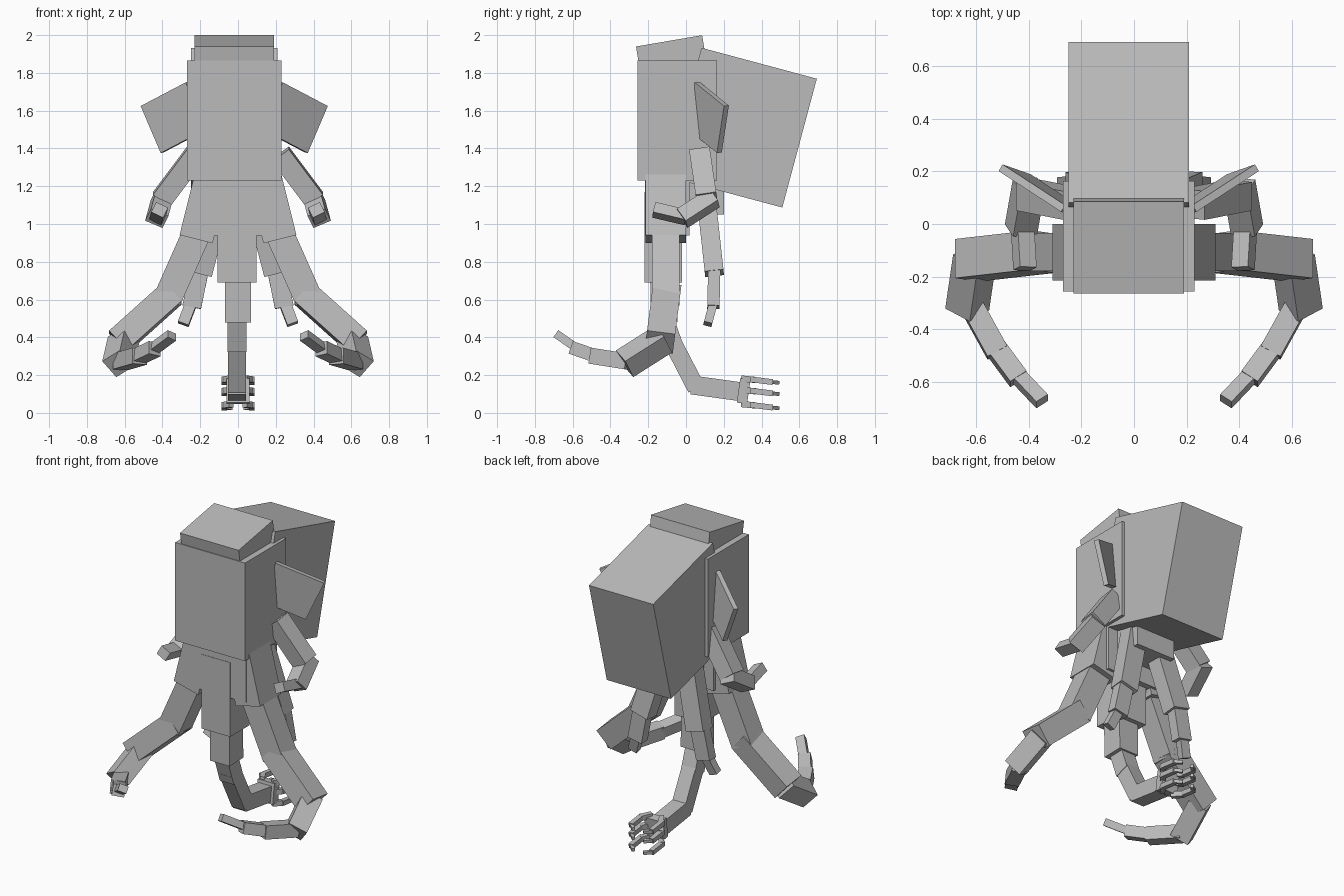
import bpy, bmesh, math
from mathutils import Vector, Matrix

cube = bpy.data.objects.get("Cube")
if cube:
    bpy.data.objects.remove(cube, do_unlink=True)

grey = bpy.data.materials.new("plain_grey")
grey.use_nodes = True
grey.diffuse_color = (0.5, 0.5, 0.5, 1)
grey.node_tree.nodes["Principled BSDF"].inputs["Base Color"].default_value = (0.5, 0.5, 0.5, 1)


def box(name, centre, size, axes=None):
    """Box with optional orientation given by three unit axes."""
    rot = Matrix(axes).transposed().to_4x4() if axes else Matrix.Identity(4)
    bm = bmesh.new()
    bmesh.ops.create_cube(bm, size=1, matrix=Matrix.Translation(centre) @ rot @ Matrix.Diagonal((*size, 1)))
    bmesh.ops.recalc_face_normals(bm, faces=bm.faces)
    mesh = bpy.data.meshes.new(name)
    bm.to_mesh(mesh)
    bm.free()
    mesh.materials.append(grey)
    ob = bpy.data.objects.new(name, mesh)
    bpy.context.collection.objects.link(ob)
    return ob


def tilted(name, centre, size, angle):
    """Box pitched about the x axis."""
    c, s = math.cos(math.radians(angle)), math.sin(math.radians(angle))
    return box(name, centre, size, [(1, 0, 0), (0, c, s), (0, -s, c)])


def segment(name, start, end, w, d, hint=(1, 0, 0)):
    """Limb box from start to end; w runs along the hint, d across it."""
    a, b = Vector(start), Vector(end)
    axis = (b - a).normalized()
    side = Vector(hint)
    side = (side - axis * side.dot(axis)).normalized()
    return box(name, (a + b) / 2, (w, d, (b - a).length), [side, axis.cross(side), axis])


def pair(name, start, end, w, d, hint=(1, 0, 0)):
    """Mirrored left and right limb boxes."""
    for label, s in (("left", 1), ("right", -1)):
        flip = lambda p: (p[0] * s, p[1], p[2])
        segment(f"{label}_{name}", flip(start), flip(end), w, d, flip(hint))


# Head, cap and large rear sac
MID = -0.02
box("head", (MID, -0.047, 1.547), (0.5, 0.42, 0.635))
tilted("head_cap", (MID, -0.073, 1.871), (0.42, 0.355, 0.2), 9.7)
tilted("rear_sac", (MID, 0.296, 1.51), (0.46, 0.632, 0.706), -15)

# Ear plates
for label, s in (("left", 1), ("right", -1)):
    u = Vector((0.238 * s, 0.155, -0.125)).normalized()
    v = Vector((-0.11 * s, -0.04, -0.247))
    v = (v - u * v.dot(u)).normalized()
    box(f"{label}_ear", (MID + 0.316 * s, 0.118, 1.564), (0.31, 0.273, 0.03), [u, v, u.cross(v)])

# Torso
box("torso", (0, -0.1, 1.095), (0.42, 0.235, 0.31))
box("rear_torso", (0, 0.1, 1.15), (0.28, 0.2, 0.2))

# Side legs, sweeping out and then forward
pair("leg_hip", (0.14, -0.107, 1.25), (0.222, -0.107, 0.92), 0.18, 0.215)
pair("leg_thigh", (0.215, -0.107, 0.96), (0.375, -0.107, 0.6), 0.15, 0.145)
shin = (-0.75, 0, 0.66)
pair("leg_shin", (0.345, -0.105, 0.635), (0.635, -0.138, 0.375), 0.14, 0.15)
pair("leg_ankle", (0.605, -0.12, 0.39), (0.635, -0.325, 0.26), 0.12, 0.12, shin)
pair("leg_curl", (0.625, -0.3, 0.27), (0.52, -0.49, 0.3), 0.085, 0.085)
pair("leg_curl_end", (0.525, -0.475, 0.3), (0.44, -0.59, 0.34), 0.075, 0.07)
pair("leg_tip", (0.445, -0.575, 0.34), (0.35, -0.675, 0.41), 0.055, 0.045)

# Rear legs
pair("rear_leg_upper", (0.08, 0.1, 1.2), (0.2, 0.15, 0.74), 0.125, 0.1)
pair("rear_leg_middle", (0.2, 0.15, 0.78), (0.245, 0.145, 0.56), 0.1, 0.065)
pair("rear_leg_tip", (0.24, 0.15, 0.6), (0.29, 0.115, 0.47), 0.06, 0.045)

# Arms
pair("upper_arm", (0.225, 0.075, 1.37), (0.405, 0.11, 1.13), 0.11, 0.11)
pair("forearm", (0.4, 0.15, 1.14), (0.43, -0.02, 1.03), 0.1, 0.085, (0.8, 0, 0.4))
pair("arm_tip", (0.425, 0, 1.035), (0.415, -0.17, 1.075), 0.07, 0.06, (0.8, 0, 0.4))

# Central front leg, bending down and then back
box("front_leg_hip", (-0.005, -0.12, 0.93), (0.205, 0.2, 0.48))
segment("front_leg_upper", (0, -0.12, 0.72), (0, -0.115, 0.48), 0.14, 0.14)
segment("front_leg_middle", (-0.005, -0.12, 0.51), (-0.005, -0.06, 0.34), 0.1, 0.1)
segment("front_leg_lower", (-0.005, -0.085, 0.4), (-0.005, 0.055, 0.13), 0.095, 0.095)
segment("front_leg_wrist", (-0.005, 0.03, 0.148), (-0.005, 0.29, 0.112), 0.095, 0.1)

# Claw hand with three fingers on each side
tilted("palm", (0, 0.305, 0.115), (0.12, 0.055, 0.13), -8)
for label, z in (("upper", 0.175), ("middle", 0.115), ("lower", 0.04)):
    pair(f"{label}_finger_base", (0.035, 0.3, z + 0.006), (0.075, 0.36, z), 0.03, 0.033)
    pair(f"{label}_finger", (0.073, 0.34, z + 0.003), (0.073, 0.46, z - 0.012), 0.03, 0.03)
    pair(f"{label}_finger_tip", (0.077, 0.45, z - 0.011), (0.035, 0.487, z - 0.015), 0.02, 0.02)
